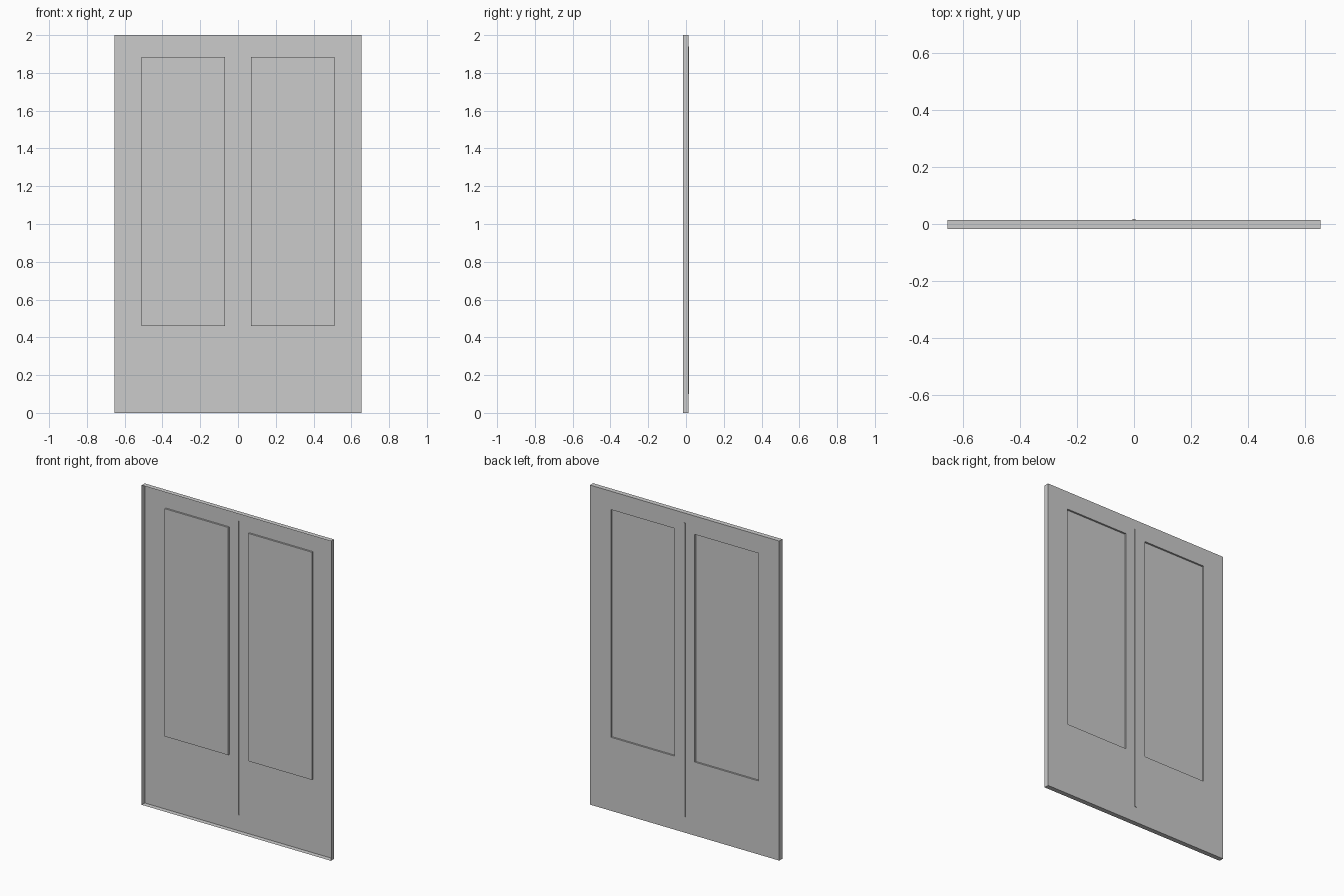
import bpy, bmesh

if "Cube" in bpy.data.objects:
    bpy.data.objects.remove(bpy.data.objects["Cube"])

W, H = 0.655, 2.0              # half width, height
Y_FRONT, Y_BACK = -0.017, 0.0135
PANEL_DEPTH, STRIP_HEIGHT, STRIP_HALF = 0.011, 0.0035, 0.006

half = [STRIP_HALF, 0.07, 0.51, W]
xs = [-x for x in reversed(half)] + half
zs = [0, 0.1, 0.46, 1.885, 1.94, H]

bm = bmesh.new()

# Flat skin of the door, split along panel and strip edges
grid = [[bm.verts.new((x, Y_BACK, z)) for z in zs] for x in xs]
cells = {}
for i in range(len(xs) - 1):
    for k in range(len(zs) - 1):
        cells[i, k] = bm.faces.new((grid[i][k], grid[i][k + 1],
                                    grid[i + 1][k + 1], grid[i + 1][k]))
rim = [e for e in bm.edges if e.is_boundary]


def push(faces, dy):
    """Extrude a group of cells along y."""
    res = bmesh.ops.extrude_face_region(bm, geom=faces)
    for v in res["geom"]:
        if isinstance(v, bmesh.types.BMVert):
            v.co.y += dy
    old = [f for f in faces if f.is_valid]
    if old:
        bmesh.ops.delete(bm, geom=old, context='FACES')


# Two tall pressed panels and the thin centre strip
push([cells[1, 2]], -PANEL_DEPTH)
push([cells[5, 2]], -PANEL_DEPTH)
push([cells[3, k] for k in (1, 2, 3)], STRIP_HEIGHT)

# Outer edges folded forward; the front stays open
res = bmesh.ops.extrude_edge_only(bm, edges=rim)
for v in res["geom"]:
    if isinstance(v, bmesh.types.BMVert):
        v.co.y = Y_FRONT

mesh = bpy.data.meshes.new("door_shell")
bm.to_mesh(mesh)
bm.free()
door = bpy.data.objects.new("door_shell", mesh)
bpy.context.collection.objects.link(door)
